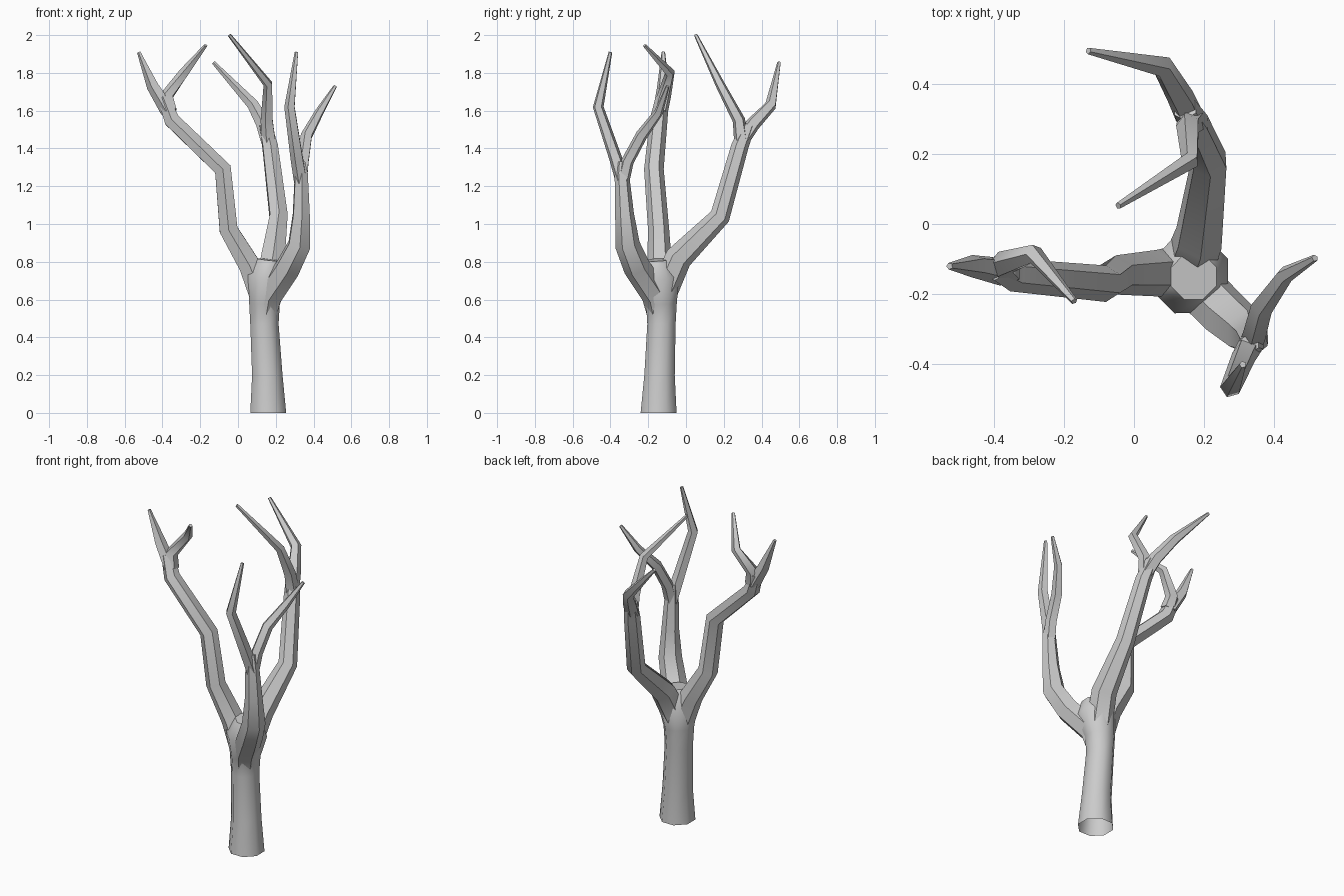
import bpy, bmesh, math
from mathutils import Vector

if "Cube" in bpy.data.objects:
    bpy.data.objects.remove(bpy.data.objects["Cube"], do_unlink=True)

bark = bpy.data.materials.new("grey bark")
bark.use_nodes = True
GREY = (0.6, 0.6, 0.6, 1)
bark.diffuse_color = GREY
bark.node_tree.nodes["Principled BSDF"].inputs["Base Color"].default_value = GREY


def limb(name, path, sides=6, open_base=False):
    """Tapered tube through (x, y, z, radius) points."""
    pts = [Vector(p[:3]) for p in path]
    steps = [(b - a).normalized() for a, b in zip(pts, pts[1:])]
    tangents = [steps[0]] + [(a + b).normalized() for a, b in zip(steps, steps[1:])] + [steps[-1]]
    if open_base:
        tangents[0] = Vector((0, 0, 1))
    bm = bmesh.new()
    rings = []
    side = Vector((1, 0, 0))
    for p, t, spec in zip(pts, tangents, path):
        side = (side - t * side.dot(t)).normalized()
        up = t.cross(side)
        angles = [math.tau * (i + 0.5) / sides for i in range(sides)]
        rings.append([bm.verts.new(p + spec[3] * (side * math.cos(a) + up * math.sin(a)))
                      for a in angles])
    for low, high in zip(rings, rings[1:]):
        for i in range(sides):
            j = (i + 1) % sides
            bm.faces.new((low[i], low[j], high[j], high[i]))
    bm.faces.new(rings[-1])
    if not open_base:
        bm.faces.new(rings[0][::-1])
    mesh = bpy.data.meshes.new(name)
    bm.to_mesh(mesh)
    bm.free()
    mesh.materials.append(bark)
    obj = bpy.data.objects.new(name, mesh)
    bpy.context.collection.objects.link(obj)
    bpy.ops.object.select_all(action="DESELECT")
    obj.select_set(True)
    bpy.context.view_layer.objects.active = obj
    bpy.ops.object.shade_smooth_by_angle(angle=math.radians(50))


# Trunk, flaring into the crotch
limb("trunk", [(.16, -.145, 0, .103), (.155, -.14, .2, .087), (.14, -.13, .47, .081),
               (.14, -.13, .58, .088), (.16, -.145, .72, .118), (.17, -.15, .81, .07)],
     sides=8, open_base=True)

# Right branch and its two twigs
limb("right_branch", [(.14, -.135, .5, .06), (.125, -.135, .62, .074), (.062, -.14, .78, .066),
                      (-.05, -.145, .97, .056), (-.08, -.17, 1.29, .052),
                      (-.35, -.145, 1.55, .047), (-.395, -.125, 1.67, .036)])
limb("right_outer_twig", [(-.37, -.135, 1.6, .042), (-.45, -.12, 1.73, .034),
                          (-.525, -.12, 1.91, .01)], sides=5)
limb("right_inner_twig", [(-.36, -.135, 1.6, .042), (-.375, -.115, 1.68, .038),
                          (-.285, -.085, 1.8, .028), (-.17, -.22, 1.945, .01)], sides=5)

# Back branch and its two twigs
limb("back_branch", [(.14, -.135, .5, .06), (.155, -.12, .64, .076), (.185, -.04, .82, .072),
                     (.215, .18, 1.04, .054), (.17, .285, 1.41, .046), (.145, .33, 1.52, .036)])
limb("back_outer_twig", [(.16, .3, 1.45, .042), (.135, .355, 1.53, .04),
                         (.08, .45, 1.63, .032), (-.13, .493, 1.855, .01)], sides=5)
limb("back_inner_twig", [(.165, .295, 1.43, .042), (.155, .28, 1.55, .035),
                         (.16, .18, 1.74, .026), (-.045, .052, 2.0, .01)], sides=5)

# Left branch and its two twigs
limb("left_branch", [(.145, -.14, .5, .06), (.165, -.16, .62, .074), (.265, -.26, .77, .072),
                     (.325, -.31, .89, .066), (.335, -.325, 1.05, .05),
                     (.335, -.34, 1.27, .038), (.33, -.34, 1.33, .028)])
limb("left_front_twig", [(.335, -.335, 1.22, .038), (.315, -.37, 1.34, .036),
                         (.275, -.465, 1.62, .03), (.31, -.4, 1.91, .01)], sides=5)
limb("left_outer_twig", [(.335, -.335, 1.22, .036), (.345, -.31, 1.33, .035),
                         (.365, -.235, 1.47, .033), (.43, -.145, 1.59, .025),
                         (.515, -.097, 1.73, .01)], sides=5)
